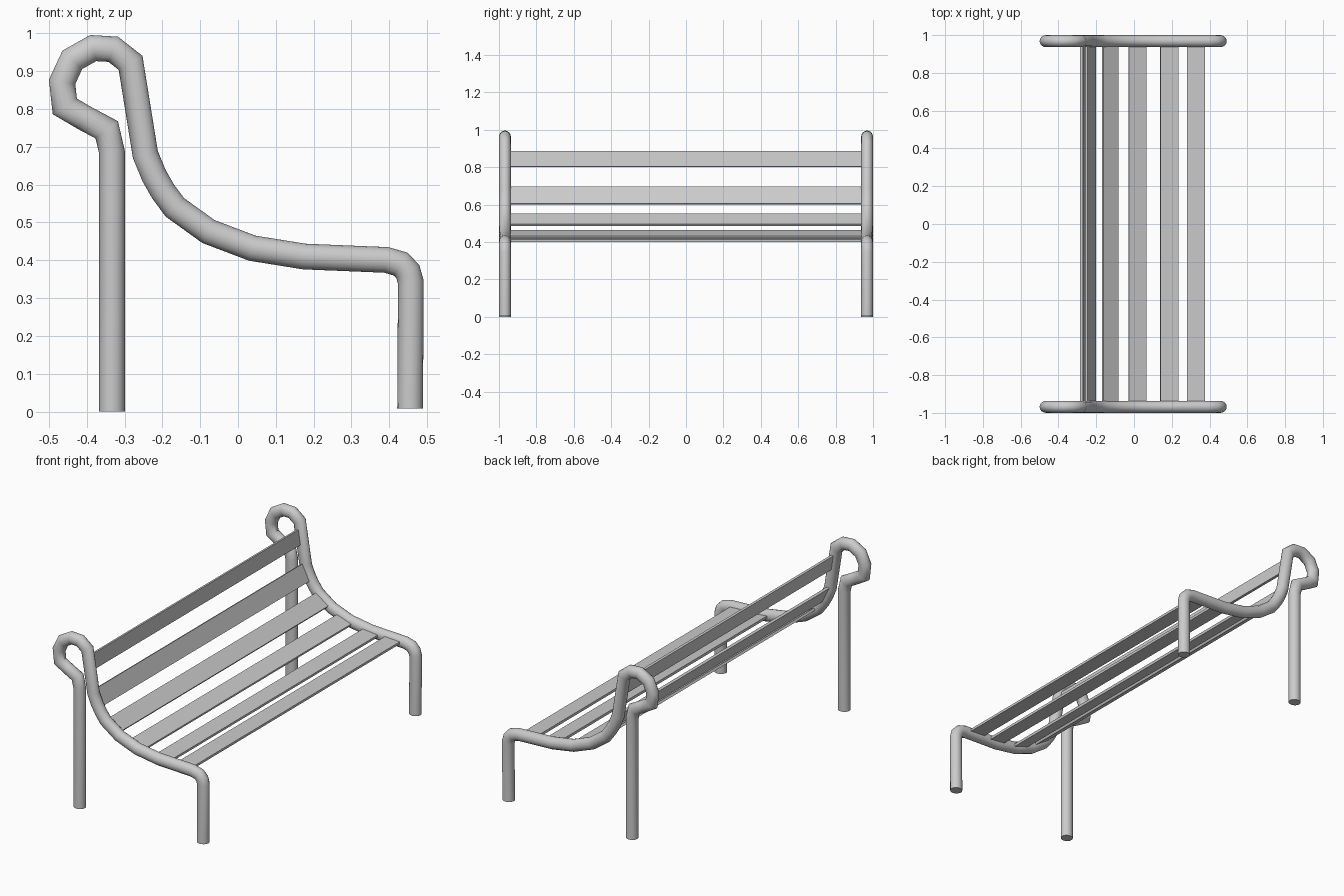
import bpy, bmesh, math
from mathutils import Vector

if "Cube" in bpy.data.objects:
    bpy.data.objects.remove(bpy.data.objects["Cube"])

# Centreline of one side frame (x, z): rear foot -> armless scroll -> seat curve -> front foot
PATH = [(-.333, 0), (-.333, .685), (-.347, .745), (-.407, .777), (-.458, .807),
        (-.465, .872), (-.438, .930), (-.383, .961), (-.330, .958), (-.284, .922),
        (-.245, .680), (-.222, .624), (-.198, .582), (-.167, .540), (-.078, .476),
        (.038, .432), (.175, .410), (.392, .401), (.430, .390), (.449, .370),
        (.457, .342), (.455, .008)]
SIDES, R_PLANE, R_Y, FRAME_Y = 16, .034, .032, .968


def make_object(name, bm):
    bmesh.ops.recalc_face_normals(bm, faces=bm.faces)
    mesh = bpy.data.meshes.new(name)
    bm.to_mesh(mesh)
    bm.free()
    obj = bpy.data.objects.new(name, mesh)
    bpy.context.collection.objects.link(obj)
    return obj


def sweep_frame(name, y):
    """Sweep a round section along the path with mitred joints."""
    pts = [Vector(p) for p in PATH]
    dirs = [(b - a).normalized() for a, b in zip(pts, pts[1:])]
    bm, rings = bmesh.new(), []
    for i, p in enumerate(pts):
        d0, d1 = dirs[max(i - 1, 0)], dirs[min(i, len(dirs) - 1)]
        t = (d0 + d1).normalized()
        n = Vector((-t.y, t.x)) * (R_PLANE / t.dot(d0))
        ring = []
        for k in range(SIDES):
            a = math.tau * k / SIDES
            q = p + n * math.cos(a)
            ring.append(bm.verts.new((q.x, y + R_Y * math.sin(a), q.y)))
        rings.append(ring)
    for r0, r1 in zip(rings, rings[1:]):
        for k in range(SIDES):
            j = (k + 1) % SIDES
            bm.faces.new((r0[k], r0[j], r1[j], r1[k]))
    bm.faces.new(rings[0])
    bm.faces.new(rings[-1])
    obj = make_object(name, bm)
    bpy.ops.object.select_all(action='DESELECT')
    obj.select_set(True)
    bpy.context.view_layer.objects.active = obj
    bpy.ops.object.shade_smooth_by_angle(angle=math.radians(50))


def slat(name, x, z, slope, width, thick=.014, half=.947):
    """Flat board spanning the frames, tilted to follow the curve."""
    d = Vector((math.cos(slope), 0, math.sin(slope)))
    n = Vector((-d.z, 0, d.x))
    bm = bmesh.new()
    bmesh.ops.create_cube(bm, size=1)
    for v in bm.verts:
        c = v.co.copy()
        v.co = Vector((x, c.y * 2 * half, z)) + d * c.x * width + n * c.z * thick
    make_object(name, bm)


# Tubular side frames
sweep_frame("side_frame_front", -FRAME_Y)
sweep_frame("side_frame_back", FRAME_Y)

# Backrest and seat slats: x, z, slope in degrees, width
SLATS = [("back_slat_top", -.271, .843, -81, .085),
         ("back_slat_lower", -.230, .648, -64, .100),
         ("seat_slat_1", -.125, .518, -34, .097),
         ("seat_slat_2", .018, .441, -18, .097),
         ("seat_slat_3", .187, .412, -6, .096),
         ("seat_slat_4", .328, .408, -3, .095)]
for name, x, z, deg, width in SLATS:
    slat(name, x, z, math.radians(deg), width)
